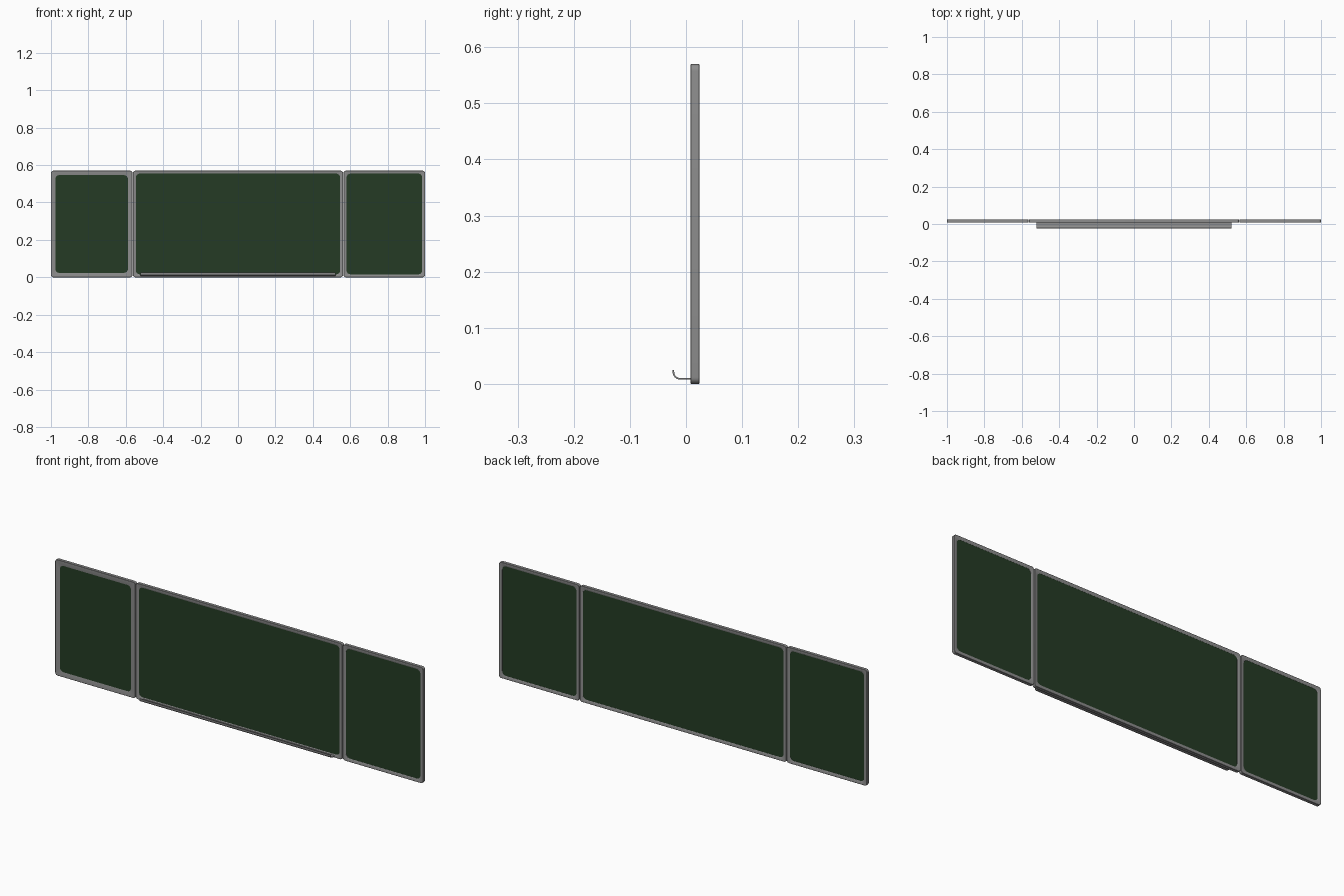
import bpy, bmesh, math

if "Cube" in bpy.data.objects:
    bpy.data.objects.remove(bpy.data.objects["Cube"])


def material(name, rgb):
    m = bpy.data.materials.new(name)
    m.diffuse_color = (*rgb, 1)
    m.use_nodes = True
    m.node_tree.nodes["Principled BSDF"].inputs["Base Color"].default_value = m.diffuse_color
    return m


GREY = material("grey_metal", (0.27, 0.27, 0.27))
GREEN = material("board_green", (0.018, 0.044, 0.018))
HEIGHT = 0.57


def rounded_rect(x0, x1, z0, z1, r, steps=6):
    pts = []
    corners = [(x1 - r, z1 - r), (x0 + r, z1 - r), (x0 + r, z0 + r), (x1 - r, z0 + r)]
    for q, (cx, cz) in enumerate(corners):
        for i in range(steps + 1):
            a = math.pi / 2 * (q + i / steps)
            pts.append((cx + r * math.cos(a), cz + r * math.sin(a)))
    return pts


def loft(name, rings, mat, close=False, caps=False):
    """Join equal-length rings of points into a surface."""
    bm = bmesh.new()
    loops = [[bm.verts.new(p) for p in ring] for ring in rings]
    pairs = list(zip(loops, loops[1:]))
    if close:
        pairs.append((loops[-1], loops[0]))
    for a, b in pairs:
        n = len(a)
        for i in range(n):
            j = (i + 1) % n
            bm.faces.new((a[i], a[j], b[j], b[i]))
    if caps:
        bm.faces.new(loops[0])
        bm.faces.new(loops[-1])
    bmesh.ops.recalc_face_normals(bm, faces=bm.faces)
    me = bpy.data.meshes.new(name)
    bm.to_mesh(me)
    bm.free()
    me.materials.append(mat)
    ob = bpy.data.objects.new(name, me)
    bpy.context.collection.objects.link(ob)
    bpy.ops.object.select_all(action='DESELECT')
    ob.select_set(True)
    bpy.context.view_layer.objects.active = ob
    bpy.ops.object.shade_smooth_by_angle(angle=math.radians(30))
    return ob


def panel(name, x0, x1, front, back):
    """Framed board; front and back give the visible border widths."""
    def ring(inset, y, r):
        return [(x, y, z) for x, z in
                rounded_rect(x0 + inset, x1 - inset, inset, HEIGHT - inset, r)]
    # frame: bevelled section swept round the rectangle
    section = [(0, .009, .012), (0, .023, .012), (.001, .024, .012),
               (.009, .024, .014), (back, .0215, .02), (front, .0105, .02),
               (.009, .008, .014), (.001, .008, .012)]
    loft(name + "_frame", [ring(*s) for s in section], GREY, close=True)
    # writing surface held in the frame, green on both faces
    loft(name + "_board", [ring(.012, .011, .014), ring(.012, .021, .014)],
         GREEN, caps=True)


panel("left_wing", -1, -.5645, .024, .016)
panel("centre", -.5615, .5615, .016, .016)
panel("right_wing", .5645, 1, .016, .016)

# chalk tray: flat shelf curling up to a lip
R, T, CY, CZ = .014, .003, -.010, .0215
arc = [math.radians(-90 - 90 * i / 8) for i in range(9)]
outer = [(CY + R * math.cos(a), CZ + R * math.sin(a)) for a in arc]
inner = [(CY + (R - T) * math.cos(a), CZ + (R - T) * math.sin(a)) for a in arc]
profile = ([(.012, CZ - R)] + outer + [(CY - R, .025), (CY - R + T, .025)]
           + inner[::-1] + [(.012, CZ - R + T)])
loft("chalk_tray", [[(x, y, z) for y, z in profile] for x in (-.52, .52)],
     GREY, caps=True)
